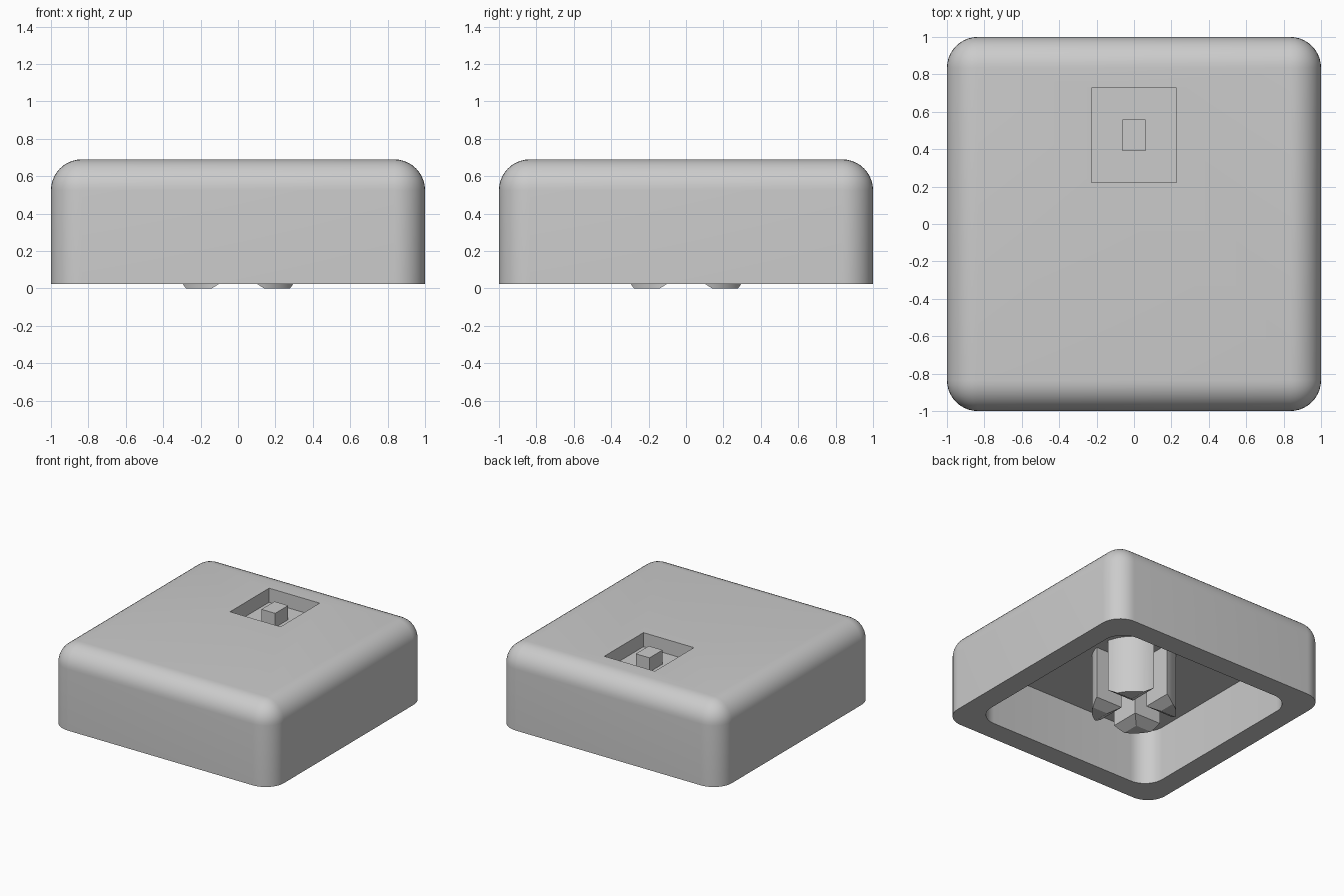
import bpy, bmesh, math
from mathutils import Matrix

old = bpy.data.objects.get("Cube")
if old:
    bpy.data.objects.remove(old, do_unlink=True)

BOTTOM, TOP, CEILING = 0.025, 0.69, 0.47
POCKET_FLOOR, POCKET_Y = 0.575, 0.475
RADIUS = 0.165

grey = bpy.data.materials.new("light_grey_plastic")
grey.use_nodes = True
colour = (0.6, 0.6, 0.6, 1)
grey.diffuse_color = colour
grey.node_tree.nodes["Principled BSDF"].inputs["Base Color"].default_value = colour


def to_object(name, bm):
    bmesh.ops.recalc_face_normals(bm, faces=bm.faces)
    mesh = bpy.data.meshes.new(name)
    bm.to_mesh(mesh)
    bm.free()
    mesh.materials.append(grey)
    obj = bpy.data.objects.new(name, mesh)
    bpy.context.collection.objects.link(obj)
    return obj


def block(name, half_x, half_y, z0, z1, y=0, rounded=None):
    """Box whose edges are rounded where the rule holds."""
    bm = bmesh.new()
    bmesh.ops.create_cube(bm, size=2)
    for v in bm.verts:
        v.co = (v.co.x * half_x, v.co.y * half_y + y, z1 if v.co.z > 0 else z0)
    if rounded:
        edges = [e for e in bm.edges if rounded(e)]
        bmesh.ops.bevel(bm, geom=edges, offset=RADIUS, segments=10,
                        profile=0.5, affect='EDGES', clamp_overlap=True)
    return to_object(name, bm)


def upright(e):
    return abs(e.verts[0].co.z - e.verts[1].co.z) > 0.1


def upright_or_top(e):
    return upright(e) or min(v.co.z for v in e.verts) > TOP - 0.01


def cut(obj, cutters):
    bpy.context.view_layer.objects.active = obj
    for c in cutters:
        c.hide_render = True
        mod = obj.modifiers.new("cut", 'BOOLEAN')
        mod.operation, mod.solver, mod.object = 'DIFFERENCE', 'EXACT', c
        bpy.ops.object.modifier_apply(modifier=mod.name)
    for c in cutters:
        bpy.data.objects.remove(c, do_unlink=True)


def slot(name, angle):
    """Long slot with a flared mouth, laid through the stem."""
    half = [(0.156, -0.01), (0.065, 0.047), (0.065, 0.6)]
    outline = half + [(-x, z) for x, z in reversed(half)]
    bm = bmesh.new()
    face = bm.faces.new([bm.verts.new((x, -0.5, z)) for x, z in outline])
    new = bmesh.ops.extrude_face_region(bm, geom=[face])["geom"]
    for v in new:
        if isinstance(v, bmesh.types.BMVert):
            v.co.y = 0.5
    bm.transform(Matrix.Rotation(angle, 4, 'Z'))
    return to_object(name, bm)


# Rounded shell with an open underside and a pocket in the top
shell = block("cap_shell", 1, 1, BOTTOM, TOP, rounded=upright_or_top)
cavity = block("cavity_cutter", 0.825, 0.825, -0.3, CEILING, rounded=upright)
pocket = block("pocket_cutter", 0.228, 0.252, POCKET_FLOOR, 0.9, y=POCKET_Y)
cut(shell, [cavity, pocket])

# Small post standing in the pocket, flush with the top
post = block("pocket_post", 0.062, 0.084, POCKET_FLOOR, TOP, y=POCKET_Y)

# Round stem split into four by crossing slots
bm = bmesh.new()
bmesh.ops.create_cone(bm, cap_ends=True, segments=64, radius1=0.312, radius2=0.312,
                      depth=CEILING, matrix=Matrix.Translation((0, 0, CEILING / 2)))
stem = to_object("stem", bm)
cut(stem, [slot("slot_a", 0), slot("slot_b", math.pi / 2)])

# Smooth the rounded surfaces and keep the corners crisp
for obj in (shell, stem):
    bpy.ops.object.select_all(action='DESELECT')
    obj.select_set(True)
    bpy.context.view_layer.objects.active = obj
    bpy.ops.object.shade_smooth_by_angle(angle=math.radians(30))
